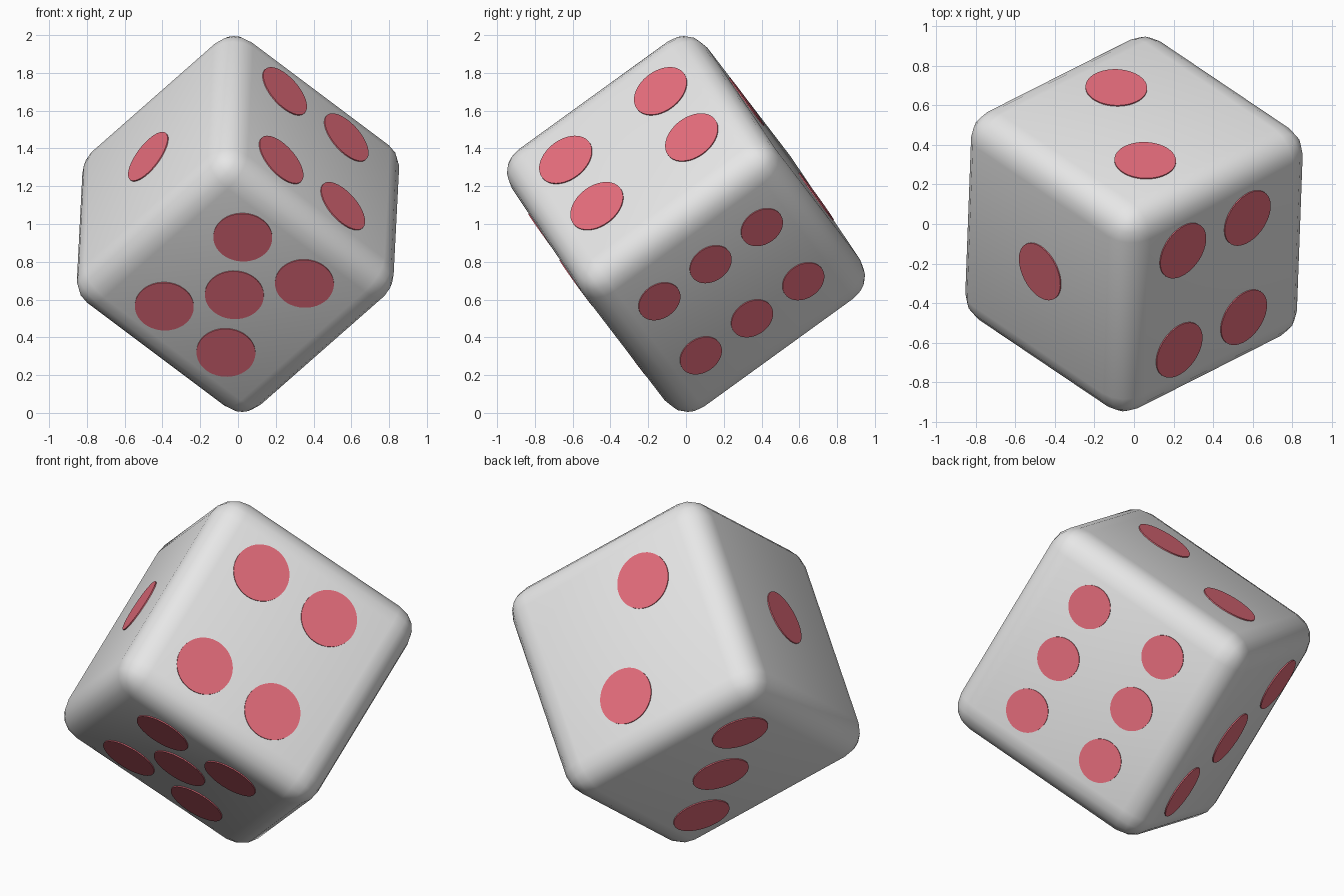
import bpy, bmesh, math
from mathutils import Vector, Matrix

if "Cube" in bpy.data.objects:
    bpy.data.objects.remove(bpy.data.objects["Cube"])

H = 0.638        # half edge of the cube
ROUND = 0.15     # edge rounding
LIFT = 0.006     # how far a pip stands proud
D, S, L = 0.31, 0.22, 0.335   # pip spacings


def material(name, rgb):
    m = bpy.data.materials.new(name)
    m.diffuse_color = (*rgb, 1)
    m.use_nodes = True
    m.node_tree.nodes["Principled BSDF"].inputs["Base Color"].default_value = m.diffuse_color
    return m


white = material("body white", (0.8, 0.8, 0.8))
red = material("pip red", (0.8, 0.155, 0.205))

# tilt of the die standing on a corner: columns are the 5, 6 and 4 faces
ax = Vector((-0.03, -0.81, -0.586)).normalized()
ay = Vector((0.742, 0.38, -0.553))
ay = (ay - ax * ay.dot(ax)).normalized()
az = ax.cross(ay)
tilt = Matrix((ax, ay, az)).transposed().to_4x4()
world = Matrix.Translation((0, 0, 1)) @ tilt


def add_object(name, bm, mat):
    me = bpy.data.meshes.new(name)
    bm.to_mesh(me)
    bm.free()
    me.materials.append(mat)
    ob = bpy.data.objects.new(name, me)
    bpy.context.collection.objects.link(ob)
    ob.matrix_world = world
    return ob


# rounded cube body
bm = bmesh.new()
bmesh.ops.create_cube(bm, size=2 * H)
bmesh.ops.bevel(bm, geom=bm.edges[:], offset=ROUND, segments=4, profile=0.5,
                affect='EDGES', clamp_overlap=True)
for f in bm.faces:
    f.smooth = True
add_object("die_body", bm, white)


# pips: axis, sign, radius, and positions on the other two axes in x, y, z order
faces = {
    "one": (1, -1, 0.156, [(0, 0)]),
    "two": (0, -1, 0.156, [(0.111, -0.285), (-0.198, 0.275)]),
    "three": (2, -1, 0.156, [(k * D, k * D) for k in (-1, 0, 1)]),
    "four": (2, 1, 0.156, [(i * D, j * S - 0.038) for i in (-1, 1) for j in (-1, 1)]),
    "five": (0, 1, 0.156, [(0, 0)] + [(i * S, j * D) for i in (-1, 1) for j in (-1, 1)]),
    "six": (1, 1, 0.119, [(i * L, j * 0.243) for i in (-1, 0, 1) for j in (-1, 1)]),
}

for name, (axis, sign, radius, spots) in faces.items():
    bm = bmesh.new()
    normal = Vector((0, 0, 0))
    normal[axis] = sign
    turn = normal.to_track_quat('Z', 'Y').to_matrix().to_4x4()
    for a, b in spots:
        pos = [a, b]
        pos.insert(axis, sign * (H + LIFT / 2 - 0.001))
        bmesh.ops.create_cone(bm, cap_ends=True, segments=48, radius1=radius,
                              radius2=radius, depth=LIFT + 0.002,
                              matrix=Matrix.Translation(pos) @ turn)
    add_object("pips_" + name, bm, red)
